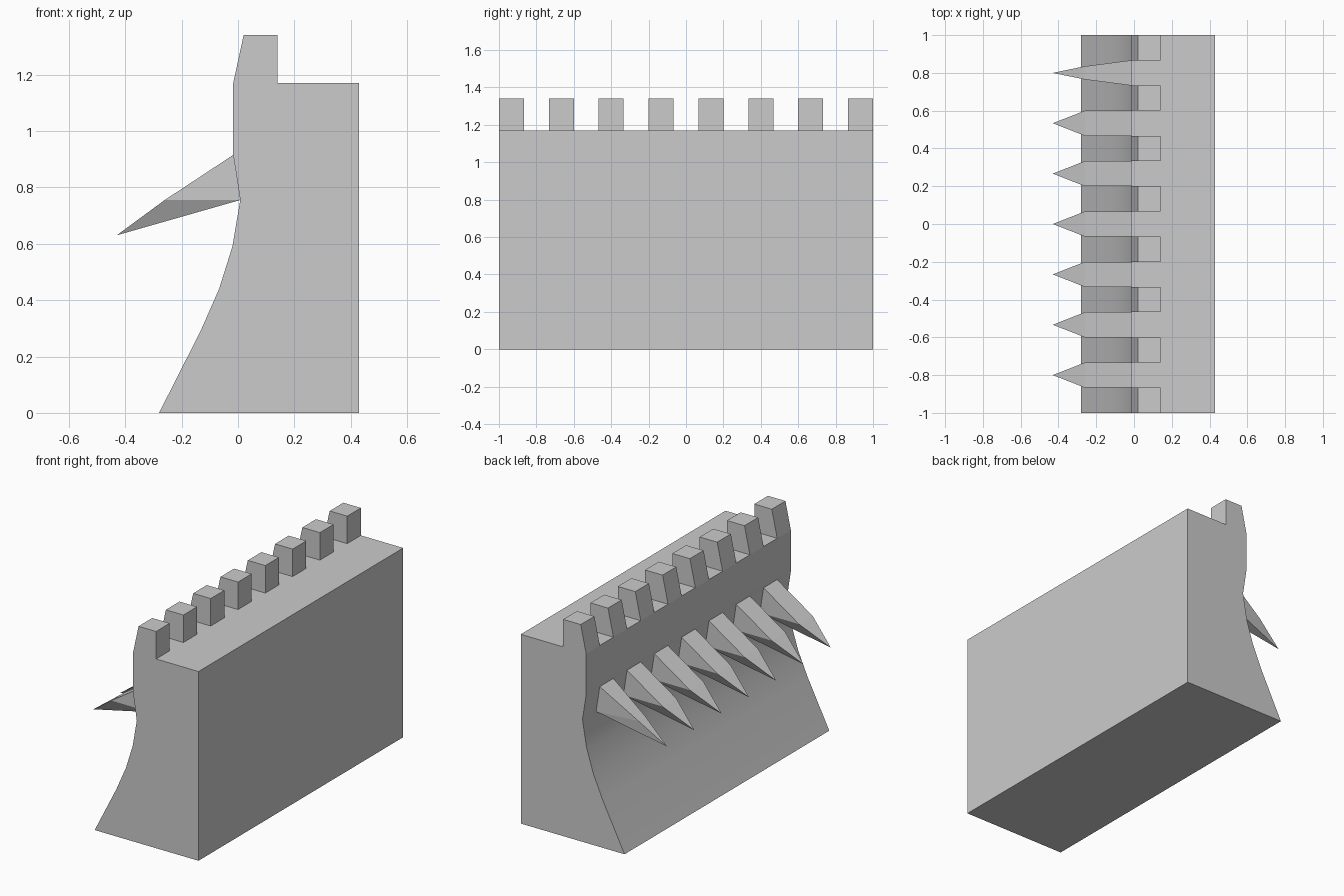
import bpy, bmesh

if "Cube" in bpy.data.objects:
    bpy.data.objects.remove(bpy.data.objects["Cube"])

STEP = 4 / 15      # spacing of battlements and spikes along y
HALF = STEP / 4    # half width of a battlement or spike


def make_object(name, bm):
    bmesh.ops.recalc_face_normals(bm, faces=bm.faces[:])
    mesh = bpy.data.meshes.new(name)
    bm.to_mesh(mesh)
    bm.free()
    ob = bpy.data.objects.new(name, mesh)
    bpy.context.collection.objects.link(ob)
    return ob


def prism(name, profile, y0, y1):
    """Extrude an (x, z) profile along y."""
    bm = bmesh.new()
    face = bm.faces.new([bm.verts.new((x, y0, z)) for x, z in profile])
    ext = bmesh.ops.extrude_face_region(bm, geom=[face])["geom"]
    for v in ext:
        if isinstance(v, bmesh.types.BMVert):
            v.co.y = y1
    return make_object(name, bm)


def spike(name, y, mid_half):
    """Thorn with a wide root, a shoulder on top and a single tip."""
    rings = [(-0.017, 0.915, HALF), (0.008, 0.755, HALF), (-0.26, 0.755, mid_half)]
    bm = bmesh.new()
    for x, z, h in rings:
        for s in (-1, 1):
            bm.verts.new((x, y + s * h, z))
    bm.verts.new((-0.43, y, 0.63))
    bm.verts.ensure_lookup_table()
    # root, top, end, underside, then the two sides
    faces = [(0, 1, 3, 2), (0, 4, 5, 1), (4, 6, 5), (2, 3, 6)]
    for s in (0, 1):
        faces += [(s, 2 + s, 4 + s), (2 + s, 6, 4 + s)]
    for f in faces:
        bm.faces.new([bm.verts[i] for i in f])
    return make_object(name, bm)


# Wall with a curved, flared foot
wall = prism("wall", [
    (0.43, 0), (0.43, 1.17), (-0.017, 1.17), (-0.017, 0.915), (0.008, 0.755),
    (-0.02, 0.59), (-0.067, 0.44), (-0.132, 0.292), (-0.28, 0)], -1, 1)
bpy.context.view_layer.objects.active = wall
wall.select_set(True)
bpy.ops.object.shade_smooth_by_angle()

# Battlements with a sloped outer face
for i in range(8):
    y = -1 + i * STEP
    prism(f"battlement_{i + 1}",
          [(-0.017, 1.17), (0.14, 1.17), (0.14, 1.34), (0.02, 1.34)],
          y, y + 2 * HALF)

# Row of downward spikes; the last one is slimmer
for i in range(7):
    spike(f"spike_{i + 1}", -0.8 + i * STEP, 0.035 if i == 6 else HALF)
